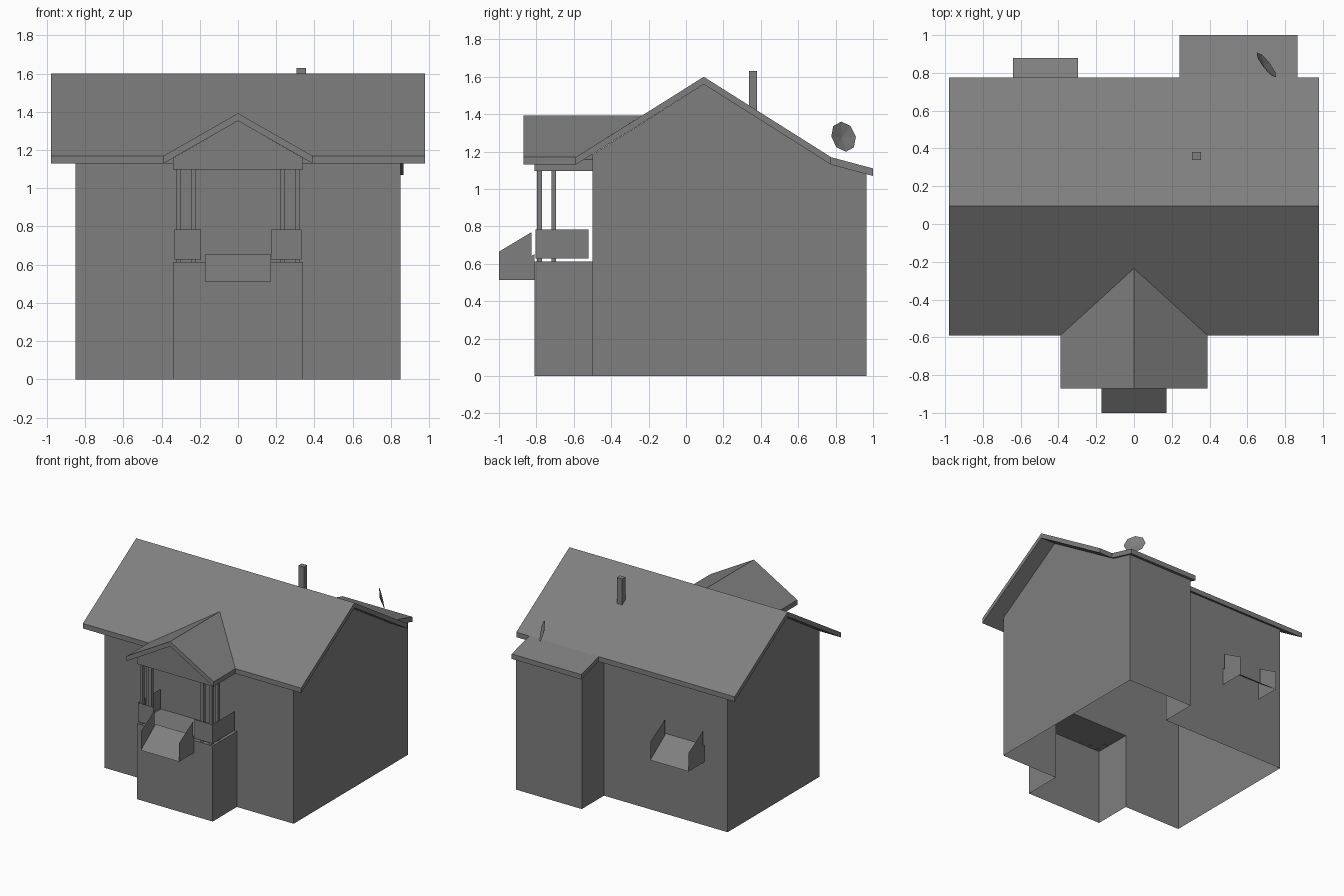
import bpy, bmesh, math
from mathutils import Matrix, Vector

if "Cube" in bpy.data.objects:
    bpy.data.objects.remove(bpy.data.objects["Cube"])

# One dark grey for the whole model
grey = bpy.data.materials.new("dark_grey")
grey.diffuse_color = (0.212, 0.212, 0.212, 1)
grey.use_nodes = True
grey.node_tree.nodes["Principled BSDF"].inputs["Base Color"].default_value = grey.diffuse_color


def add(name, bm):
    me = bpy.data.meshes.new(name)
    bm.to_mesh(me)
    bm.free()
    me.materials.append(grey)
    ob = bpy.data.objects.new(name, me)
    bpy.context.collection.objects.link(ob)
    return ob


def make(name, verts, faces):
    bm = bmesh.new()
    vs = [bm.verts.new(v) for v in verts]
    for f in faces:
        bm.faces.new([vs[i] for i in f])
    bmesh.ops.remove_doubles(bm, verts=bm.verts, dist=1e-4)
    bmesh.ops.recalc_face_normals(bm, faces=bm.faces)
    return add(name, bm)


def loft(name, ring_a, ring_b):
    """Closed solid between two matching rings."""
    n = len(ring_a)
    faces = [(i, (i + 1) % n, n + (i + 1) % n, n + i) for i in range(n)]
    faces += [tuple(range(n)), tuple(range(n, 2 * n))]
    return make(name, list(ring_a) + list(ring_b), faces)


def box(name, x0, x1, y0, y1, z0, z1):
    ring = [(x0, y0), (x1, y0), (x1, y1), (x0, y1)]
    return loft(name, [(*p, z0) for p in ring], [(*p, z1) for p in ring])


RIDGE, EAVE = .095, .776


def wall_z(y):
    """Height of the roof underside at depth y."""
    if y > EAVE:
        return 1.13 - .06 / (1 - EAVE) * (y - EAVE)
    return 1.56 - .43 / (EAVE - RIDGE) * abs(y - RIDGE)


# House walls: open-bottomed shell following the footprint up to the roof
ring = [(-.85, -.5), (-.34, -.5), (.34, -.5), (.85, -.5), (.85, RIDGE), (.85, .68),
        (.85, EAVE), (.85, .965), (.26, .965), (.26, EAVE), (.26, .68), (-.85, .68), (-.85, RIDGE)]
verts, faces = [], []
for i, (x, y) in enumerate(ring):
    x2, y2 = ring[(i + 1) % len(ring)]
    low = 0.613 if i == 1 else 0          # opening into the porch base
    k = len(verts)
    verts += [(x, y, low), (x2, y2, low), (x2, y2, wall_z(y2)), (x, y, wall_z(y))]
    faces.append((k, k + 1, k + 2, k + 3))
make("house_walls", verts, faces)

# Porch base: three walls and a floor
foot = [(-.34, -.5), (-.34, -.81), (.34, -.81), (.34, -.5)]
make("porch_base", [(*p, 0) for p in foot] + [(*p, .613) for p in foot],
     [(0, 1, 5, 4), (1, 2, 6, 5), (2, 3, 7, 6), (4, 5, 6, 7)])

# Main roof and rear lean-to roof
main = [(-.59, 1.13), (RIDGE, 1.56), (EAVE, 1.13), (EAVE, 1.17), (RIDGE, 1.6), (-.59, 1.17)]
loft("main_roof", [(-.98, *p) for p in main], [(.98, *p) for p in main])
rear = [(EAVE, 1.13), (1, 1.07), (1, 1.11), (EAVE, 1.17)]
loft("rear_roof", [(.24, *p) for p in rear], [(.865, *p) for p in rear])

# Porch roof, running back until it meets the main slope
chevron = [(-.39, 1.13, -.59), (0, 1.353, -.235), (.39, 1.13, -.59),
           (.39, 1.17, -.59), (0, 1.393, -.235), (-.39, 1.17, -.59)]
loft("porch_roof", [(x, -.87, z) for x, z, _ in chevron], [(x, y, z) for x, z, y in chevron])

# Porch gable block
gable = [(-.34, 1.097), (.34, 1.097), (.34, 1.158), (0, 1.353), (-.34, 1.158)]
loft("porch_gable", [(x, -.81, z) for x, z in gable], [(x, -.5, z) for x, z in gable])

# Porch columns (three per corner) and side panels
for s, side in ((-1, "left"), (1, "right")):
    for i, (x, y) in enumerate([(.311, -.783), (.233, -.783), (.311, -.707)]):
        box(f"column_{side}_{i + 1}", s * x - .0125, s * x + .0125,
            y - .0125, y + .0125, .61, 1.1)
    x = s * .333
    make(f"side_rail_{side}", [(x, -.805, .628), (x, -.52, .628), (x, -.52, .783), (x, -.805, .783)],
         [(0, 1, 2, 3)])
    xi = -.193 if s < 0 else .173
    make(f"front_rail_{side}", [(x, -.805, .628), (xi, -.805, .628), (xi, -.805, .783), (x, -.805, .783)],
         [(0, 1, 2, 3)])


# Stair ramps: sloped plane, triangular cheeks and raised side panels
def stairs(name, cx, y_out, y_wall):
    y_rail = y_wall + math.copysign(.015, y_out)
    a, b = xs = (cx - .172, cx + .172)
    make(name + "_ramp", [(a, y_out, .513), (b, y_out, .513), (b, y_wall, .653), (a, y_wall, .653)],
         [(0, 1, 2, 3)])
    for x, side in zip(xs, ("left", "right")):
        make(f"{name}_cheek_{side}",
             [(x, y_out, .513), (x, y_wall, .513), (x, y_wall, .653)], [(0, 1, 2)])
        make(f"{name}_rail_{side}",
             [(x, y_out, .513), (x, y_rail, .642), (x, y_rail, .77), (x, y_out, .665)],
             [(0, 1, 2, 3)])


stairs("front_stairs", 0, -1, -.81)
stairs("back_stairs", -.468, .88, .68)

# Chimney
box("chimney", .307, .355, .338, .38, 1.38, 1.63)

# Roof dish: shallow eight-sided cone facing out and slightly up
bm = bmesh.new()
bmesh.ops.create_cone(bm, cap_ends=False, segments=8, radius1=0, radius2=.083, depth=.015)
bmesh.ops.remove_doubles(bm, verts=bm.verts, dist=1e-4)
normal = Vector((.79, .61, .25))
bm.transform(Matrix.Translation((.695, .838, 1.278)) @ normal.to_track_quat('Z', 'Y').to_matrix().to_4x4())
add("dish", bm)
